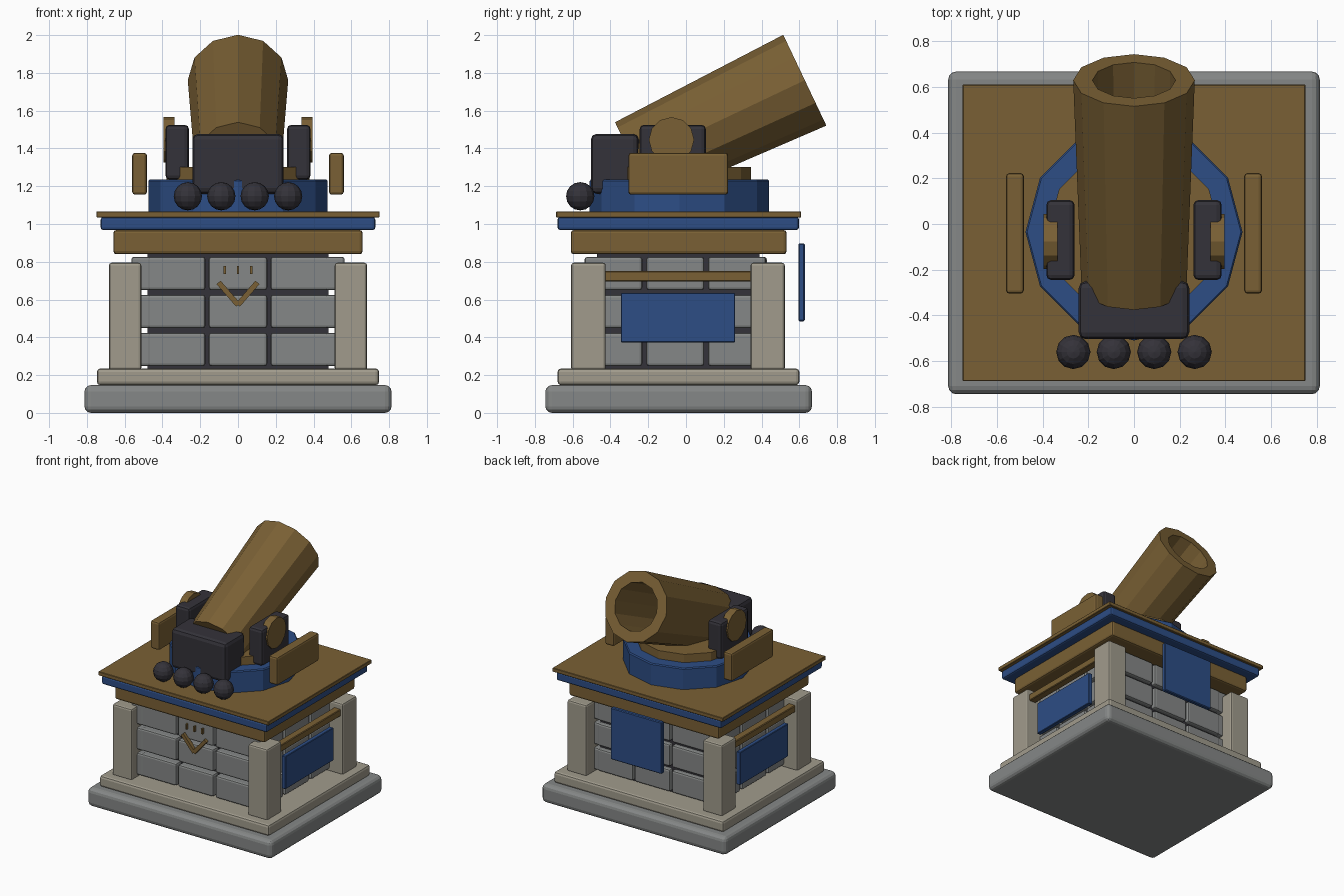
import bpy, bmesh, math
from mathutils import Matrix, Vector

if "Cube" in bpy.data.objects:
    bpy.data.objects.remove(bpy.data.objects["Cube"])


def material(name, r, g, b):
    m = bpy.data.materials.new(name)
    m.diffuse_color = (r, g, b, 1)
    m.use_nodes = True
    m.node_tree.nodes["Principled BSDF"].inputs["Base Color"].default_value = m.diffuse_color
    return m


BRONZE = material("bronze_brown", 0.195, 0.118, 0.035)
BLUE = material("royal_blue", 0.026, 0.075, 0.235)
IRON = material("dark_iron", 0.034, 0.032, 0.041)
STONE = material("grey_stone", 0.235, 0.245, 0.242)
PALE = material("pale_stone", 0.355, 0.33, 0.265)
CY = -0.038  # centre line of the tower in y


def finish(name, bm, mat, bevel=0, segments=1):
    bmesh.ops.recalc_face_normals(bm, faces=bm.faces)
    me = bpy.data.meshes.new(name)
    bm.to_mesh(me)
    bm.free()
    me.materials.append(mat)
    ob = bpy.data.objects.new(name, me)
    bpy.context.collection.objects.link(ob)
    if bevel:
        mod = ob.modifiers.new("bevel", 'BEVEL')
        mod.width = bevel
        mod.segments = segments
    return ob


def box(name, xr, yr, zr, mat, bevel=0.0, segments=2, rot=None):
    lo, hi = Vector((xr[0], yr[0], zr[0])), Vector((xr[1], yr[1], zr[1]))
    bm = bmesh.new()
    bmesh.ops.create_cube(bm, size=1)
    bmesh.ops.scale(bm, vec=hi - lo, verts=bm.verts)
    if rot:
        bmesh.ops.rotate(bm, matrix=rot, verts=bm.verts)
    bmesh.ops.translate(bm, vec=(lo + hi) / 2, verts=bm.verts)
    return finish(name, bm, mat, bevel, segments)


def lathe(name, profile, mat, matrix, sides=12):
    """Closed solid from (radius, height) points about local z."""
    bm = bmesh.new()
    rings = []
    for r, h in profile:
        rings.append([bm.verts.new(matrix @ Vector((r * math.cos(2 * math.pi * i / sides),
                                                    r * math.sin(2 * math.pi * i / sides), h)))
                      for i in range(sides)])
    for a, b in zip(rings, rings[1:]):
        for i in range(sides):
            j = (i + 1) % sides
            bm.faces.new((a[i], a[j], b[j], b[i]))
    bm.faces.new(rings[0])
    bm.faces.new(rings[-1])
    return finish(name, bm, mat)


# Stepped stone base
box("base_slab", (-0.813, 0.813), (-0.745, 0.667), (0, 0.147), STONE, 0.035, 3)
box("base_step", (-0.747, 0.747), (-0.68, 0.6), (0.147, 0.235), PALE, 0.018)

# Wall core with stone blocks on all four sides
box("wall_core", (-0.48, 0.48), (-0.47, 0.39), (0.2, 0.85), IRON)
for row, z in enumerate((0.336, 0.537, 0.738)):
    zr = (z - 0.088, z + 0.088)
    for col in (-1, 0, 1):
        c = col * 0.327
        xr = (c - 0.155, c + 0.155)
        box(f"front_block_{row}_{col + 1}", xr, (-0.535, -0.45), zr, STONE, 0.014)
        box(f"back_block_{row}_{col + 1}", xr, (0.35, 0.428), zr, STONE, 0.014)
        c = -0.057 + col * 0.327
        for side, s in (("left", -1), ("right", 1)):
            box(f"{side}_block_{row}_{col + 1}", sorted((s * 0.46, s * 0.565)),
                (c - 0.153, c + 0.153), zr, STONE, 0.014)

# Parts repeated on left and right
for side, s in (("left", -1), ("right", 1)):
    def xr(a, b):
        return sorted((s * a, s * b))
    box(f"{side}_front_pillar", xr(0.512, 0.683), (-0.608, -0.425), (0.225, 0.795), PALE, 0.014)
    box(f"{side}_back_pillar", xr(0.512, 0.683), (0.342, 0.523), (0.225, 0.795), PALE, 0.014)
    box(f"{side}_rail", xr(0.605, 0.665), (-0.43, 0.347), (0.695, 0.75), BRONZE, 0.005, 1)
    box(f"{side}_cloth_panel", xr(0.625, 0.66), (-0.345, 0.26), (0.373, 0.635), BLUE, 0.004, 1)
    box(f"{side}_guard_plate", xr(0.482, 0.56), (-0.305, 0.223), (1.155, 1.377), BRONZE, 0.015)
    box(f"{side}_cradle_cheek", xr(0.26, 0.384), (-0.245, 0.105), (1.235, 1.525), IRON, 0.022)
    # Round pivot cap set into the cheek
    turn = Matrix.Translation((s * 0.365, -0.077, 1.446)) @ Matrix.Rotation(math.pi / 2, 4, 'Y')
    lathe(f"{side}_pivot_cap", [(0.12, -0.03), (0.12, 0.03)], BRONZE, turn)

# Back banner
box("back_banner", (-0.225, 0.225), (0.595, 0.629), (0.485, 0.897), BLUE, 0.006, 1)

# Front chevron with three small bars
for s in (-1, 1):
    rot = Matrix.Rotation(-s * math.radians(49), 3, 'Y')
    box("chevron_arm", (s * 0.051 - 0.079, s * 0.051 + 0.079), (-0.56, -0.53),
        (0.617, 0.645), BRONZE, rot=rot)
for x in (-0.07, 0, 0.07):
    box("chevron_bar", (x - 0.006, x + 0.006), (-0.555, -0.53), (0.735, 0.777), BRONZE)

# Cornice and deck
box("cornice_beam", (-0.66, 0.66), (-0.61, 0.533), (0.84, 0.968), BRONZE, 0.016)
box("cornice_trim", (-0.727, 0.727), (-0.68, 0.598), (0.968, 1.037), BLUE, 0.014)
box("deck_plate", (-0.75, 0.75), (-0.687, 0.61), (1.035, 1.066), BRONZE, 0.003, 1)

# Turntable
centre = Matrix.Translation((0, -0.035, 0))
lathe("turntable_ring", [(0.475, 1.06), (0.475, 1.228), (0.468, 1.236)], BLUE, centre)
lathe("turntable_disc", [(0.378, 1.23), (0.378, 1.302)], BRONZE, centre)

# Breech block
box("breech_block", (-0.242, 0.242), (-0.504, -0.25), (1.16, 1.477), IRON, 0.03)

# Hollow barrel, flaring towards the muzzle and tilted up
tilt = math.radians(25.4)
aim = Matrix.Translation((0, -0.277, 1.331)) @ Matrix.Rotation(tilt - math.pi / 2, 4, 'X')
lathe("barrel", [(0.23, 0), (0.266, 1.003), (0.182, 1.003), (0.175, 0.03)], BRONZE, aim)

# Row of cannonballs
for i in range(4):
    bm = bmesh.new()
    bmesh.ops.create_uvsphere(bm, u_segments=12, v_segments=8, radius=0.075)
    bmesh.ops.translate(bm, vec=((i - 1.5) * 0.177, -0.56, 1.147), verts=bm.verts)
    finish(f"cannonball_{i + 1}", bm, IRON)
